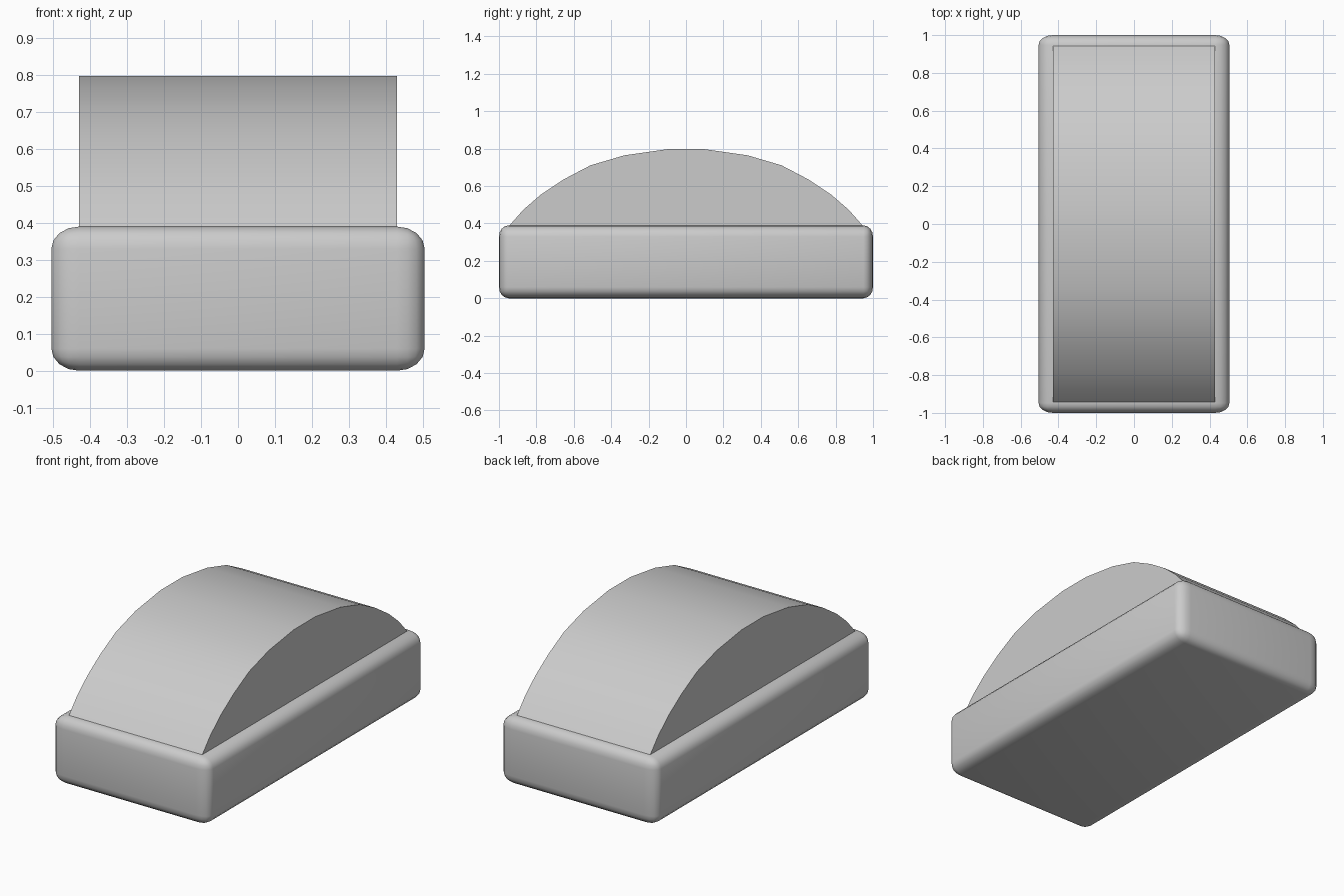
import bpy, bmesh
from math import radians
from mathutils import Vector

if "Cube" in bpy.data.objects:
    bpy.data.objects.remove(bpy.data.objects["Cube"])


def finish(name, bm, angle):
    bmesh.ops.recalc_face_normals(bm, faces=bm.faces[:])
    me = bpy.data.meshes.new(name)
    bm.to_mesh(me)
    bm.free()
    ob = bpy.data.objects.new(name, me)
    bpy.context.collection.objects.link(ob)
    bpy.ops.object.select_all(action='DESELECT')
    ob.select_set(True)
    bpy.context.view_layer.objects.active = ob
    bpy.ops.object.shade_smooth_by_angle(angle=radians(angle))
    return ob


# rounded base block: bevel in a stretched space so the rounding differs per axis
size = Vector((1.01, 2.0, 0.39))
radius = Vector((0.075, 0.052, 0.06))
bm = bmesh.new()
bmesh.ops.create_cube(bm, size=1)
for v in bm.verts:
    v.co = Vector(v.co[i] * size[i] / radius[i] for i in range(3))
bmesh.ops.bevel(bm, geom=bm.edges[:], offset=1, segments=4, profile=0.5,
                affect='EDGES')
for v in bm.verts:
    v.co = Vector(v.co[i] * radius[i] for i in range(3))
    v.co.z += size.z / 2
finish("base", bm, 40)

# arched top: mirrored profile extruded across x
half = [(0.10, 0.797), (0.33, 0.764), (0.51, 0.711), (0.655, 0.635),
        (0.775, 0.555), (0.87, 0.473), (0.945, 0.388)]
profile = [(-y, z) for y, z in reversed(half)] + half
bm = bmesh.new()
face = bm.faces.new([bm.verts.new((-0.43, y, z)) for y, z in profile])
ext = bmesh.ops.extrude_face_region(bm, geom=[face])
for v in ext["geom"]:
    if isinstance(v, bmesh.types.BMVert):
        v.co.x = 0.43
finish("arched_top", bm, 30)
